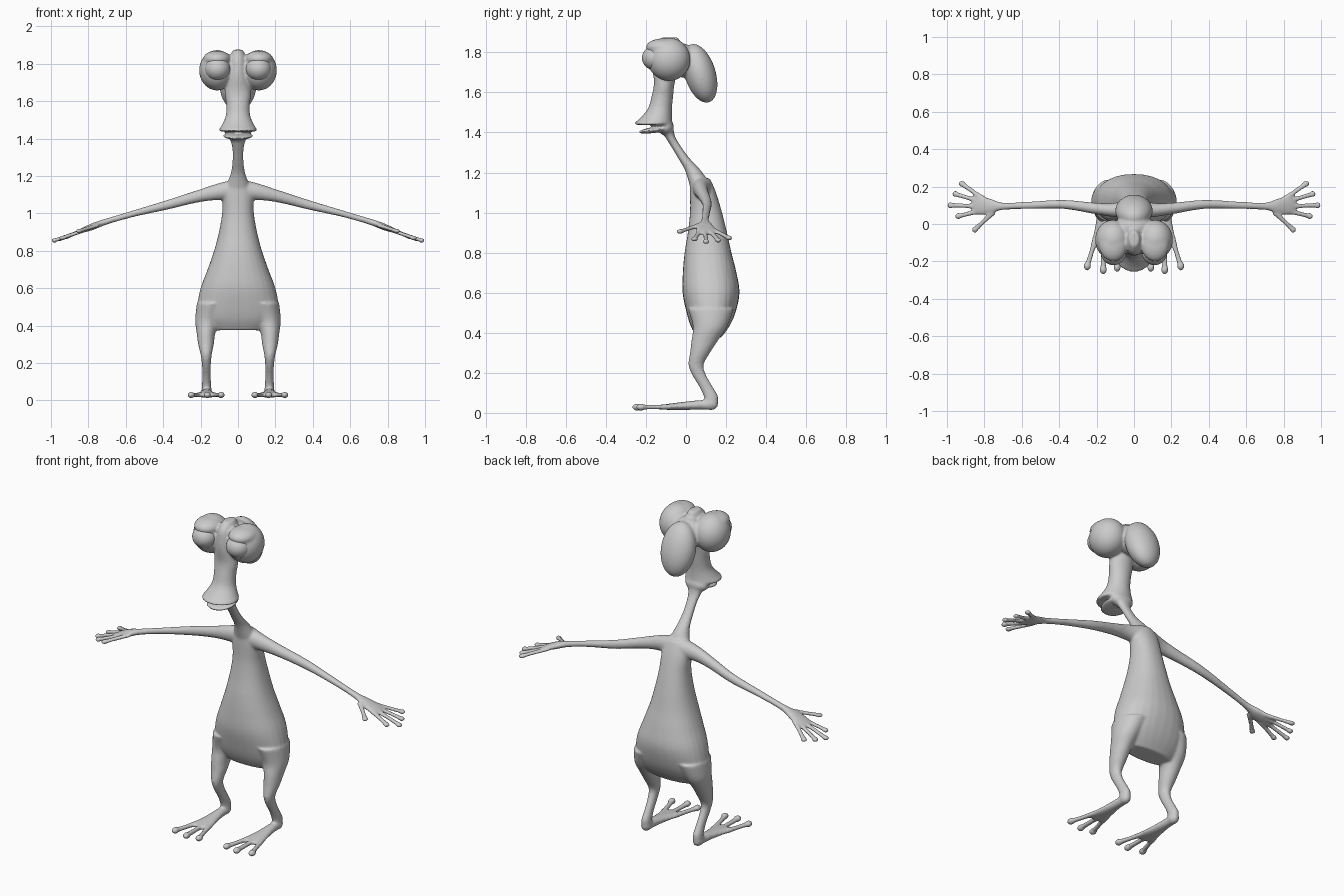
import bpy
import bmesh
import math
from mathutils import Vector, Matrix

cube = bpy.data.objects.get("Cube")
if cube:
    bpy.data.objects.remove(cube, do_unlink=True)

X, Y, Z = Vector((1, 0, 0)), Vector((0, 1, 0)), Vector((0, 0, 1))

skin = bpy.data.materials.new("grey_skin")
skin.use_nodes = True
GREY = (0.6, 0.6, 0.6, 1)
skin.diffuse_color = GREY
skin.node_tree.nodes["Principled BSDF"].inputs["Base Color"].default_value = GREY


def spline(stations, steps=5):
    """Catmull-Rom curve through stations of (x, y, z, radius, radius)."""
    p = [Vector(s) for s in stations]
    p = [p[0]] + p + [p[-1]]
    out = []
    for a, b, c, d in zip(p, p[1:], p[2:], p[3:]):
        for i in range(steps):
            t = i / steps
            out.append(0.5 * (2 * b + (c - a) * t + (2 * a - 5 * b + 4 * c - d) * t * t
                              + (3 * b - a - 3 * c + d) * t ** 3))
    return out + [p[-1]]


def loft(bm, stations, u, v, side=1, power=2.0, sides=28):
    """Closed tube with rings lying in the u, v plane."""
    rings = []
    for s in spline(stations):
        centre = Vector((s[0] * side, s[1], s[2]))
        ring = []
        for i in range(sides):
            a = math.tau * i / sides
            c, n = math.cos(a), math.sin(a)
            cu = math.copysign(abs(c) ** (2 / power), c) * s[3]
            cv = math.copysign(abs(n) ** (2 / power), n) * s[4]
            ring.append(bm.verts.new(centre + u * cu + v * cv))
        rings.append(ring)
    for r, q in zip(rings, rings[1:]):
        for i in range(sides):
            j = (i + 1) % sides
            bm.faces.new((r[i], r[j], q[j], q[i]))
    bm.faces.new(rings[0][::-1])
    bm.faces.new(rings[-1])


def blob(bm, centre, radii, tilt=0.0, side=1):
    """Ellipsoid, tilted about the x axis."""
    m = (Matrix.Translation((centre[0] * side, centre[1], centre[2]))
         @ Matrix.Rotation(tilt, 4, 'X') @ Matrix.Diagonal((*radii, 1)))
    bmesh.ops.create_uvsphere(bm, u_segments=32, v_segments=20, radius=1, matrix=m)


def finish(bm, name):
    bmesh.ops.recalc_face_normals(bm, faces=bm.faces[:])
    for f in bm.faces:
        f.smooth = True
    mesh = bpy.data.meshes.new(name)
    bm.to_mesh(mesh)
    bm.free()
    mesh.materials.append(skin)
    obj = bpy.data.objects.new(name, mesh)
    bpy.context.collection.objects.link(obj)
    return obj


bm = bmesh.new()

# Pear-shaped torso
loft(bm, [(0, .07, 1.17, .05, .05), (0, .085, 1.1, .08, .065), (0, .1, 1.0, .085, .08),
          (0, .107, .9, .102, .098), (0, .11, .8, .128, .117), (0, .118, .7, .163, .134),
          (0, .125, .6, .2, .142), (0, .125, .5, .218, .122), (0, .12, .43, .205, .095),
          (0, .115, .375, .15, .06)], X, Y, power=2.25)

# Neck
loft(bm, [(0, -.1, 1.43, .06, .035), (0, -.08, 1.38, .038, .026), (0, -.05, 1.33, .03, .025),
          (0, -.01, 1.27, .031, .029), (0, .035, 1.21, .04, .04), (0, .075, 1.13, .07, .055)],
     X, Y)

# Forehead ridge and snout flaring down to the upper lip
loft(bm, [(0, -.08, 1.875, .025, .04), (0, -.09, 1.83, .045, .07), (0, -.1, 1.74, .055, .07),
          (0, -.108, 1.65, .07, .052), (0, -.118, 1.58, .063, .054), (0, -.13, 1.52, .066, .06),
          (0, -.148, 1.475, .085, .078), (0, -.162, 1.447, .102, .094),
          (0, -.162, 1.438, .098, .09)], X, Y)
# Lower jaw
blob(bm, (0, -.15, 1.414), (.082, .088, .015), tilt=.15)
blob(bm, (0, -.1, 1.425), (.07, .04, .04))

# Back of the skull
blob(bm, (0, .07, 1.695), (.1, .078, .152), tilt=.3)
blob(bm, (0, -.02, 1.76), (.1, .07, .085))

for side in (1, -1):
    # Eye sockets and brows
    blob(bm, (.112, -.085, 1.765), (.096, .107, .108), side=side)
    blob(bm, (.112, -.11, 1.825), (.075, .09, .045), side=side)

    # Arm
    loft(bm, [(.03, .08, 1.125, .05, .055), (.12, .075, 1.113, .036, .043),
              (.22, .085, 1.09, .03, .033), (.38, .105, 1.045, .024, .026),
              (.56, .1, .998, .02, .018), (.7, .095, .957, .02, .017),
              (.77, .095, .932, .042, .019), (.83, .1, .91, .052, .014),
              (.86, .1, .898, .04, .01)], Y, Z, side)
    # Fingers and thumb with rounded tips
    for root, tip in [((.75, .065, .937), (.85, -.03, .905)), ((.82, .07, .91), (.94, .042, .868)),
                      ((.83, .095, .908), (.982, .1, .855)), ((.82, .12, .91), (.955, .16, .862)),
                      ((.8, .13, .918), (.92, .215, .873))]:
        mid = [(a + b) / 2 for a, b in zip(root, tip)]
        axis = Vector((-(tip[1] - root[1]) * side, tip[0] - root[0], 0)).normalized()
        loft(bm, [(*root, .018, .012), (*mid, .013, .011), (*tip, .015, .011)], axis, Z, side)
        blob(bm, tip, (.018, .018, .013), side=side)

    # Leg, bent at the knee
    loft(bm, [(.135, .125, .52, .085, .115), (.162, .12, .43, .067, .085),
              (.171, .093, .36, .05, .066), (.171, .07, .3, .042, .05),
              (.17, .05, .24, .029, .038), (.169, .065, .19, .024, .035),
              (.168, .1, .13, .022, .034), (.168, .125, .08, .025, .036),
              (.168, .125, .035, .026, .03)], X, Y, side)
    # Foot
    blob(bm, (.168, .125, .045), (.028, .036, .032), side=side)
    loft(bm, [(.168, .14, .04, .024, .026), (.168, .07, .04, .028, .024),
              (.168, -.02, .034, .042, .02), (.168, -.09, .03, .058, .015),
              (.168, -.12, .028, .05, .011)], X, Z, side)
    # Toes
    for tip in [(.09, -.232), (.164, -.245), (.25, -.225)]:
        root = (.168 + (tip[0] - .168) * .45, -.08)
        mid = ((root[0] + tip[0]) / 2, (root[1] + tip[1]) / 2)
        loft(bm, [(*root, .03, .02, .014), (*mid, .029, .014, .012),
                  (*tip, .029, .017, .013)], X, Z, side)
        blob(bm, (*tip, .029), (.02, .025, .018), side=side)

# Blend everything into one smooth skin
body = finish(bm, "body")
remesh = body.modifiers.new("blend", 'REMESH')
remesh.mode = 'VOXEL'
remesh.voxel_size = .0065
remesh.use_smooth_shade = True
smooth = body.modifiers.new("soften", 'SMOOTH')
smooth.factor = .5
smooth.iterations = 10

# Eyeballs
for side, name in ((1, "left_eye"), (-1, "right_eye")):
    bm = bmesh.new()
    blob(bm, (.11, -.15, 1.772), (.068, .07, .063), side=side)
    finish(bm, name)
